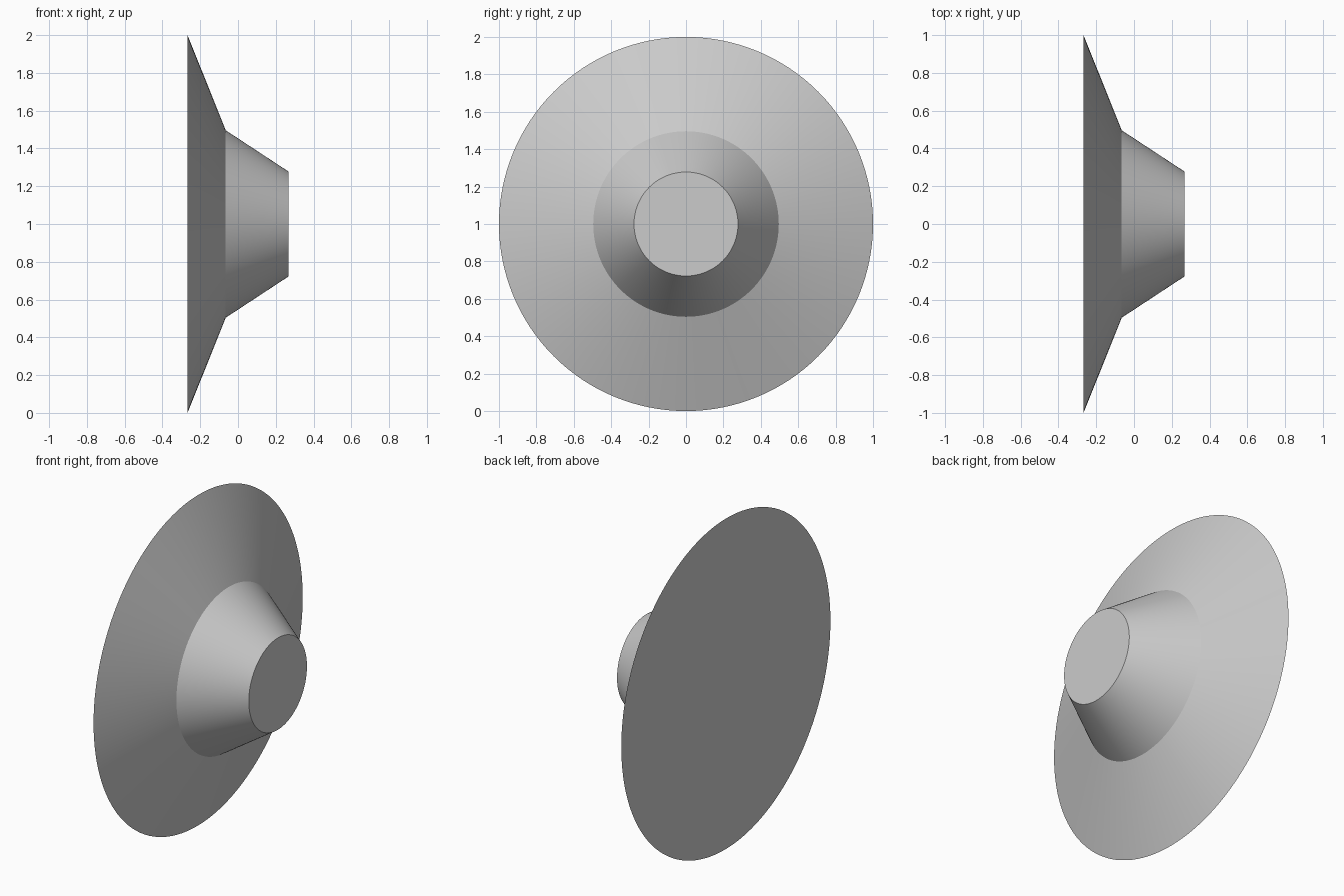
import bpy, bmesh, math

if "Cube" in bpy.data.objects:
    bpy.data.objects.remove(bpy.data.objects["Cube"])

SEGMENTS = 128

grey = bpy.data.materials.new("light grey")
grey.diffuse_color = (0.6, 0.6, 0.6, 1)
grey.use_nodes = True
grey.node_tree.nodes["Principled BSDF"].inputs["Base Color"].default_value = grey.diffuse_color


def frustum(name, x0, r0, x1, r1, cap_x):
    """Tapered ring along x, closed only on its outer end at cap_x."""
    bm = bmesh.new()
    rings = []
    for x, r in ((x0, r0), (x1, r1)):
        rings.append([bm.verts.new((x, r * math.cos(a), 1 + r * math.sin(a)))
                      for a in (2 * math.pi * i / SEGMENTS for i in range(SEGMENTS))])
    back, front = rings
    for i in range(SEGMENTS):
        j = (i + 1) % SEGMENTS
        bm.faces.new((back[i], back[j], front[j], front[i]))
    if cap_x == x0:
        bm.faces.new(back[::-1])
    else:
        bm.faces.new(front)
    bm.normal_update()
    mesh = bpy.data.meshes.new(name)
    bm.to_mesh(mesh)
    bm.free()
    mesh.materials.append(grey)
    obj = bpy.data.objects.new(name, mesh)
    bpy.context.collection.objects.link(obj)
    bpy.ops.object.select_all(action='DESELECT')
    obj.select_set(True)
    bpy.context.view_layer.objects.active = obj
    bpy.ops.object.shade_smooth_by_angle(angle=math.radians(30))
    return obj


# Wide flange with its flat back disc
frustum("flange", -0.267, 1.0, -0.065, 0.496, cap_x=-0.267)
# Narrower hub with its flat end
frustum("hub", -0.065, 0.496, 0.267, 0.278, cap_x=0.267)
